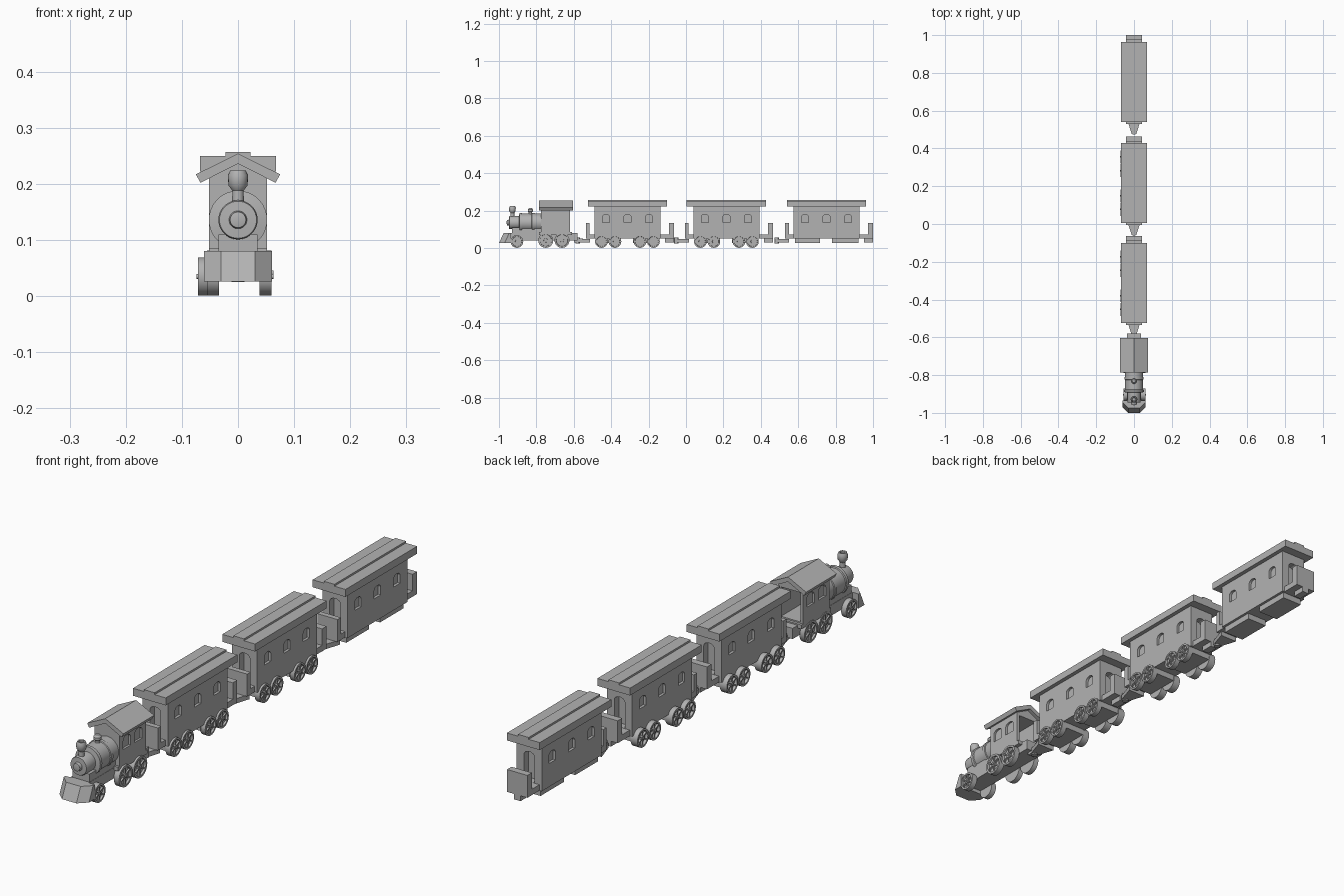
import bpy, bmesh, math
from mathutils import Matrix, Vector

if "Cube" in bpy.data.objects:
    bpy.data.objects.remove(bpy.data.objects["Cube"])

grey = bpy.data.materials.new("plain_grey")
grey.diffuse_color = (0.45, 0.45, 0.45, 1)
grey.use_nodes = True
grey.node_tree.nodes["Principled BSDF"].inputs["Base Color"].default_value = grey.diffuse_color


def finish(name, bm, smooth=False):
    bmesh.ops.recalc_face_normals(bm, faces=bm.faces)
    me = bpy.data.meshes.new(name)
    bm.to_mesh(me)
    bm.free()
    me.materials.append(grey)
    ob = bpy.data.objects.new(name, me)
    bpy.context.collection.objects.link(ob)
    if smooth:
        bpy.ops.object.select_all(action='DESELECT')
        ob.select_set(True)
        bpy.context.view_layer.objects.active = ob
        bpy.ops.object.shade_smooth_by_angle(angle=math.radians(35))
    return ob


def box(name, x0, x1, y0, y1, z0, z1):
    bm = bmesh.new()
    bmesh.ops.create_cube(bm, size=1)
    for v in bm.verts:
        v.co = Vector(((x0 + x1) / 2 + v.co.x * (x1 - x0),
                       (y0 + y1) / 2 + v.co.y * (y1 - y0),
                       (z0 + z1) / 2 + v.co.z * (z1 - z0)))
    return finish(name, bm)


def prism(name, outline, axis, a, b):
    """Extrude a 2D outline along one axis; the other two axes keep x, y, z order."""
    bm = bmesh.new()
    def place(p, t):
        c = list(p)
        c.insert(axis, t)
        return bm.verts.new(c)
    f = bm.faces.new([place(p, a) for p in outline])
    ext = bmesh.ops.extrude_face_region(bm, geom=[f])
    for v in ext["geom"]:
        if isinstance(v, bmesh.types.BMVert):
            v.co[axis] = b
    return finish(name, bm)


def lathe(name, profile, origin, axis, steps=32):
    """Spin (radius, height) points around an axis through the origin."""
    bm = bmesh.new()
    vs = [bm.verts.new((r, 0, h)) for r, h in profile]
    es = [bm.edges.new(p) for p in zip(vs, vs[1:])]
    bmesh.ops.spin(bm, geom=vs + es, cent=(0, 0, 0), axis=(0, 0, 1),
                   angle=math.tau, steps=steps, use_duplicate=False)
    bmesh.ops.remove_doubles(bm, verts=bm.verts, dist=1e-5)
    rot = Vector((0, 0, 1)).rotation_difference(Vector(axis)).to_matrix().to_4x4()
    bm.transform(Matrix.Translation(origin) @ rot)
    return finish(name, bm, True)


def arch(c, half, z0, z1):
    """Outline of an arched opening."""
    rise = half * 0.7
    top = [(c + half * math.cos(t * math.pi / 8), z1 - rise + rise * math.sin(t * math.pi / 8))
           for t in range(9)]
    return [(c - half, z0), (c + half, z0)] + top


def cut(ob, cutter):
    cutter.hide_render = True
    cutter.hide_viewport = True
    m = ob.modifiers.new("opening", 'BOOLEAN')
    m.operation, m.solver, m.object = 'DIFFERENCE', 'EXACT', cutter


def wheel(name, side, xin, xout, y, r):
    """Spoked wheel between two x distances, side = -1 or 1."""
    w = xout - xin
    d = w * 0.35
    prof = [(0, 0), (r, 0), (r, w), (r * .8, w), (r * .77, w - d), (r * .27, w - d),
            (r * .25, w), (r * .12, w), (r * .12, w + .003), (0, w + .003)]
    lathe(name, prof, (side * xin, y, r + .001), (side, 0, 0), 28)
    bm = bmesh.new()
    for i in range(6):
        mat = (Matrix.Translation((side * (xout - d * .6), y, r + .001))
               @ Matrix.Rotation(i * math.pi / 3, 4, 'X')
               @ Matrix.Translation((0, 0, r * .52))
               @ Matrix.Diagonal((d * .8, r * .13, r * .6, 1)))
        bmesh.ops.create_cube(bm, size=1, matrix=mat)
    finish(name + "_spokes", bm)


def coupler(name, y0, y1):
    """Tapered tongue, wide at y1, ending in a pin at y0."""
    prism(name, [(-.012, y0), (.012, y0), (.036, y1), (-.036, y1)], 2, .03, .048)
    lathe(name + "_pin", [(0, 0), (.012, 0), (.012, .03), (0, .03)],
          (0, y0 + .008, .025), (0, 0, 1), 16)


# Passenger cars
for n, yc in enumerate((-.313, .216, .7515), 1):
    p = f"car_{n}_"
    body = box(p + "body", -.052, .052, yc - .177, yc + .177, .05, .225)
    for s in (-1, 1):
        for k in (-.115, 0, .115):
            cut(body, prism(p + "window_cutter", arch(yc + k, .019, .137, .18), 0,
                            s * .042, s * .07))
        cut(body, prism(p + "door_cutter", arch(0, .022, .073, .185), 1,
                        yc + s * .15, yc + s * .2))
    box(p + "floor", -.042, .042, yc - .222, yc + .2485, .05, .072)
    box(p + "front_rail", -.042, .042, yc - .222, yc - .202, .06, .134)
    box(p + "rear_rail", -.042, .042, yc + .222, yc + .2485, .06, .134)
    box(p + "roof", -.068, .068, yc - .212, yc + .212, .222, .25)
    box(p + "roof_ridge", -.022, .022, yc - .212, yc + .212, .25, .257)
    coupler(p + "coupler", yc - .275, yc - .2)
    box(p + "rear_hitch", -.014, .014, yc + .2, yc + .2485, .03, .051)
    for t, (a, b) in enumerate(((-.17, -.035), (.03, .17))):
        box(p + f"truck_{t}", -.042, .042, yc + a, yc + b, .027, .052)
    if n < 3:
        for i, dy in enumerate((-.139, -.067, .067, .139)):
            wheel(p + f"wheel_left_{i}", -1, .042, .071, yc + dy, .034)
            wheel(p + f"wheel_right_{i}", 1, .039, .06, yc + dy, .034)

# Engine chassis
box("engine_chassis", -.036, .036, -.95, -.58, .04, .08)
box("engine_rear_hitch", -.014, .014, -.6, -.55, .03, .05)
box("boiler_saddle", -.035, .035, -.93, -.77, .075, .11)
box("cab_floor", -.052, .052, -.785, -.61, .07, .085)
for i, (y, r) in enumerate(((-.904, .034), (-.75, .04), (-.663, .04))):
    wheel(f"engine_wheel_left_{i}", -1, .034, .055, y, r)
    wheel(f"engine_wheel_right_{i}", 1, .038, .06, y, r)

# Cowcatcher: bevelled plan, sloping forward towards the bottom
bm = bmesh.new()
rings = []
for z, front in ((.026, -1.0), (.08, -.975)):
    plan = [(-.061, -.935), (-.061, front + .03), (-.03, front), (.03, front),
            (.061, front + .03), (.061, -.935)]
    rings.append([bm.verts.new((x, y, z)) for x, y in plan])
for i in range(6):
    j = (i + 1) % 6
    bm.faces.new((rings[0][i], rings[0][j], rings[1][j], rings[1][i]))
bm.faces.new(rings[0])
bm.faces.new(rings[1])
finish("cowcatcher", bm)

# Boiler with stepped nose and raised bands
lathe("boiler", [(0, -.96), (.014, -.957), (.016, -.946), (.033, -.945), (.035, -.94),
                 (.035, -.893), (.052, -.89), (.052, -.878), (.048, -.876), (.048, -.825),
                 (.051, -.823), (.051, -.811), (.048, -.809), (.048, -.765), (0, -.765)],
      (0, 0, .136), (0, 1, 0), 36)
lathe("chimney", [(0, .15), (.011, .15), (.01, .188), (.017, .197), (.018, .215),
                  (.014, .224), (.009, .224), (.008, .205), (0, .205)], (0, -.928, 0), (0, 0, 1), 20)
lathe("steam_dome", [(0, .17), (.009, .17), (.009, .192), (.014, .196), (.014, .205),
                     (.008, .213), (0, .214)], (0, -.832, 0), (0, 0, 1), 20)

# Cab with gabled top, side windows and open back
cab = prism("cab", [(-.052, .08), (.052, .08), (.052, .212), (0, .24), (-.052, .212)],
            1, -.775, -.62)
cut(cab, box("cab_back_cutter", -.04, .04, -.74, -.6, .09, .2))
for s in (-1, 1):
    for y in (-.732, -.664):
        cut(cab, prism("cab_window_cutter", arch(y, .022, .14, .187), 0, s * .044, s * .07))
prism("cab_roof", [(0, .254), (.075, .217), (.067, .202), (0, .236), (-.067, .202),
                   (-.075, .217)], 1, -.786, -.604)
